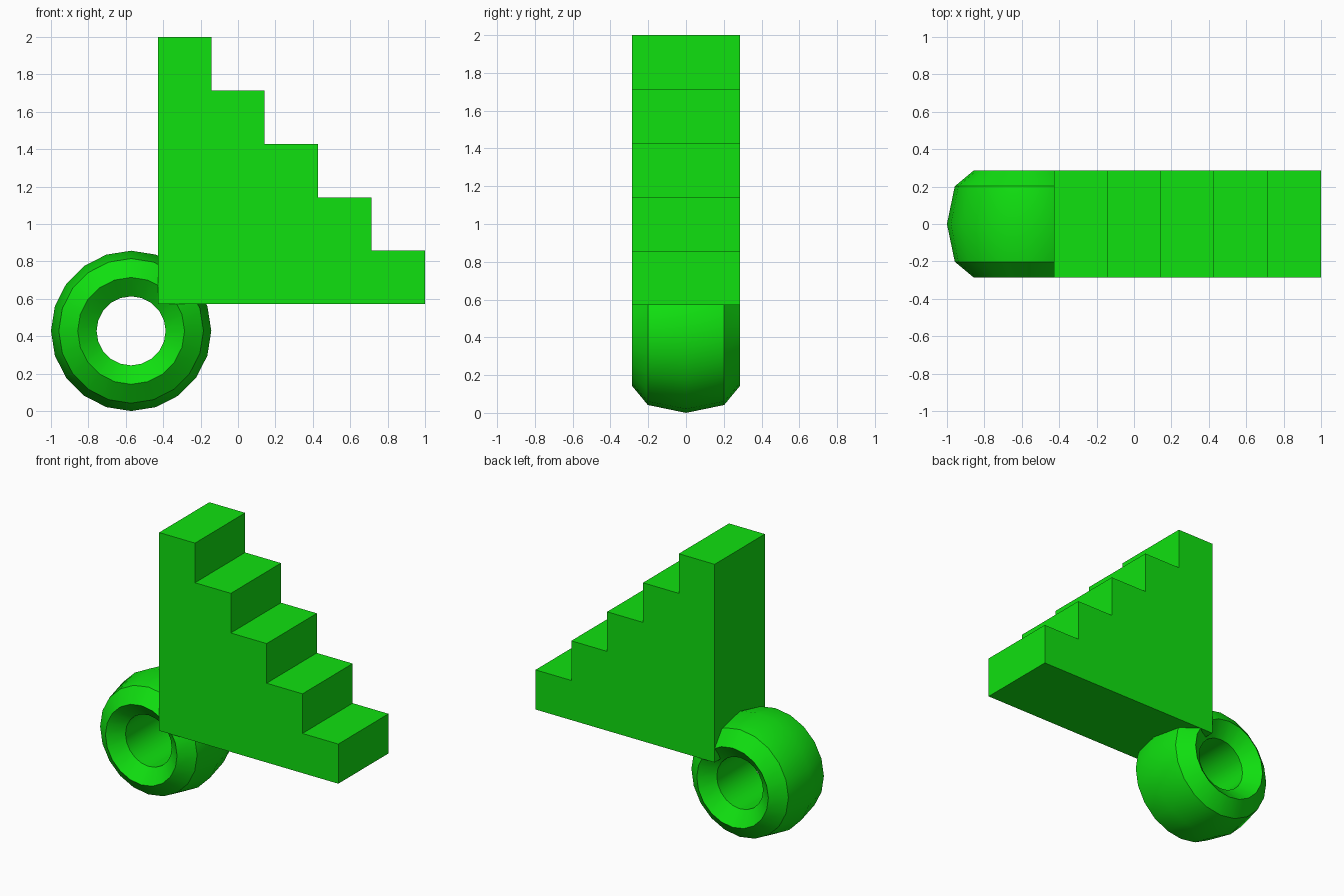
import bpy
import bmesh
from math import cos, sin, pi, radians

cube = bpy.data.objects.get("Cube")
if cube:
    bpy.data.objects.remove(cube, do_unlink=True)

UNIT = 2 / 7          # one stair step
STEPS = 5
SIDES = 20            # segments around the ring

green = bpy.data.materials.new("bright_green")
green.use_nodes = True
colour = (0.005, 0.75, 0.005, 1)
green.diffuse_color = colour
green.node_tree.nodes["Principled BSDF"].inputs["Base Color"].default_value = colour


def finish(bm, name):
    """Turn a bmesh into a coloured object with outward normals."""
    bmesh.ops.recalc_face_normals(bm, faces=bm.faces[:])
    mesh = bpy.data.meshes.new(name)
    bm.to_mesh(mesh)
    bm.free()
    mesh.materials.append(green)
    obj = bpy.data.objects.new(name, mesh)
    bpy.context.collection.objects.link(obj)
    return obj


# Staircase: stepped outline extruded through the depth
left, bottom = -1.5 * UNIT, 2 * UNIT
outline = [(left, bottom), (left + STEPS * UNIT, bottom)]
for i in range(STEPS):
    z = bottom + (i + 1) * UNIT
    outline.append((left + (STEPS - i) * UNIT, z))
    outline.append((left + (STEPS - i - 1) * UNIT, z))
bm = bmesh.new()
face = bm.faces.new([bm.verts.new((x, -UNIT, z)) for x, z in outline])
side = bmesh.ops.extrude_face_region(bm, geom=[face])
moved = [v for v in side["geom"] if isinstance(v, bmesh.types.BMVert)]
bmesh.ops.translate(bm, verts=moved, vec=(0, 2 * UNIT, 0))
finish(bm, "staircase")

# Ring: octagonal section without its innermost point, so the bore is straight
section = [(UNIT + UNIT / 2 * cos(k * pi / 4), UNIT * sin(k * pi / 4))
           for k in range(8) if k != 4]
bm = bmesh.new()
loops = []
for s in range(SIDES):
    a = 2 * pi * s / SIDES
    loops.append([bm.verts.new((-2 * UNIT + r * cos(a), y, 1.5 * UNIT + r * sin(a)))
                  for r, y in section])
count = len(section)
for s in range(SIDES):
    here, there = loops[s], loops[(s + 1) % SIDES]
    for k in range(count):
        n = (k + 1) % count
        bm.faces.new((here[k], here[n], there[n], there[k]))
ring = finish(bm, "ring")

# Smooth around the ring, crisp at its rims
bpy.ops.object.select_all(action="DESELECT")
ring.select_set(True)
bpy.context.view_layer.objects.active = ring
bpy.ops.object.shade_smooth_by_angle(angle=radians(30))
